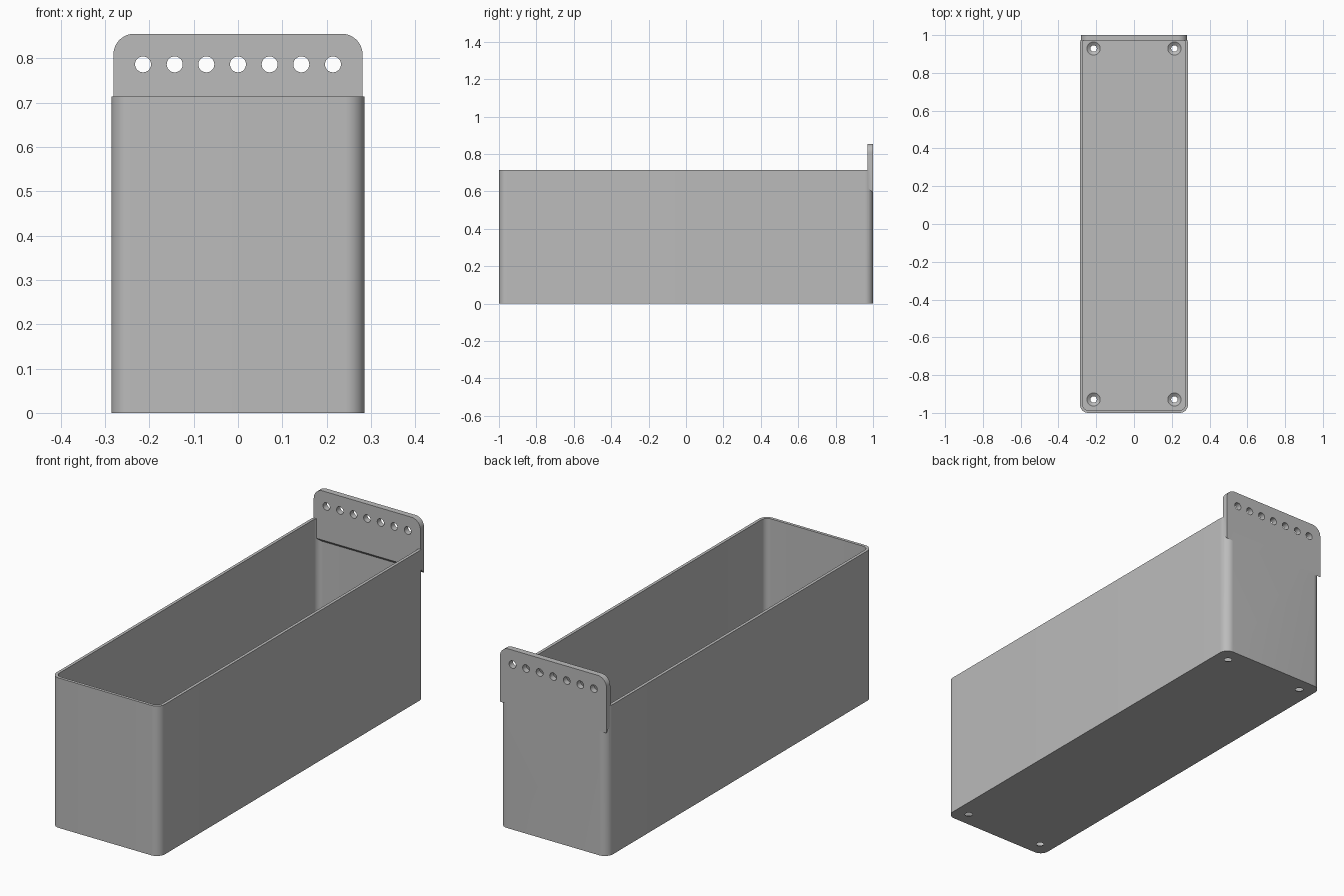
import bpy
import bmesh
from math import cos, sin, pi, radians

LENGTH, WIDTH, HEIGHT = 2.0, 0.571, 0.714
WALL, FLOOR = 0.0143, 0.0143
PLATE_TOP, PLATE_DEPTH, PLATE_HALF = 0.855, 0.0286, 0.281

cube = bpy.data.objects.get("Cube")
if cube:
    bpy.data.objects.remove(cube, do_unlink=True)

grey = bpy.data.materials.new("plain grey")
grey.use_nodes = True
colour = (0.5, 0.5, 0.5, 1)
grey.diffuse_color = colour
grey.node_tree.nodes["Principled BSDF"].inputs["Base Color"].default_value = colour


def make_object(name, bm):
    bmesh.ops.recalc_face_normals(bm, faces=bm.faces)
    mesh = bpy.data.meshes.new(name)
    bm.to_mesh(mesh)
    bm.free()
    mesh.materials.append(grey)
    obj = bpy.data.objects.new(name, mesh)
    bpy.context.collection.objects.link(obj)
    return obj


def extrude_outline(name, points, offset):
    bm = bmesh.new()
    face = bm.faces.new([bm.verts.new(p) for p in points])
    result = bmesh.ops.extrude_face_region(bm, geom=[face])
    verts = [v for v in result["geom"] if isinstance(v, bmesh.types.BMVert)]
    bmesh.ops.translate(bm, verts=verts, vec=offset)
    return make_object(name, bm)


def corner(cx, cy, r, start, steps=12):
    angles = [start + pi / 2 * i / steps for i in range(steps + 1)]
    return [(cx + r * cos(a), cy + r * sin(a)) for a in angles]


def rounded_block(name, half_x, half_y, r, z0, z1):
    x, y = half_x - r, half_y - r
    signs = [(1, 1), (-1, 1), (-1, -1), (1, -1)]
    outline = [p for i, (sx, sy) in enumerate(signs)
               for p in corner(sx * x, sy * y, r, i * pi / 2)]
    return extrude_outline(name, [(px, py, z0) for px, py in outline], (0, 0, z1 - z0))


def revolve(name, profile, centres, along_y=False):
    # Closed round cutters built from a radius and height profile
    bm = bmesh.new()
    n = 32
    for cx, c2 in centres:
        rings = []
        for r, h in profile:
            ring = []
            for i in range(n):
                u, v = r * cos(2 * pi * i / n), r * sin(2 * pi * i / n)
                co = (cx + u, h, c2 + v) if along_y else (cx + u, c2 + v, h)
                ring.append(bm.verts.new(co))
            rings.append(ring)
        for a, b in zip(rings, rings[1:]):
            for i in range(n):
                j = (i + 1) % n
                bm.faces.new((a[i], a[j], b[j], b[i]))
        bm.faces.new(rings[0])
        bm.faces.new(rings[-1])
    return make_object(name, bm)


def boolean(obj, other, operation):
    mod = obj.modifiers.new(other.name, 'BOOLEAN')
    mod.operation = operation
    mod.solver = 'EXACT'
    mod.object = other
    bpy.context.view_layer.objects.active = obj
    bpy.ops.object.modifier_apply(modifier=mod.name)
    bpy.data.objects.remove(other, do_unlink=True)


# Open box
box = rounded_block("storage_bin", WIDTH / 2, LENGTH / 2, 0.043, 0, HEIGHT)
cavity = rounded_block("cavity", WIDTH / 2 - WALL, LENGTH / 2 - WALL,
                       0.043 - WALL, FLOOR, HEIGHT + 0.1)
boolean(box, cavity, 'DIFFERENCE')

# Hanging plate with rounded top corners
x, r, low = PLATE_HALF, 0.047, 0.592
back = LENGTH / 2
top = corner(x - r, PLATE_TOP - r, r, 0) + corner(r - x, PLATE_TOP - r, r, pi / 2)
outline = [(x, low)] + top + [(-x, low)]
plate = extrude_outline("hanging_plate", [(px, back, pz) for px, pz in outline],
                        (0, -PLATE_DEPTH, 0))
# Underside slopes up towards the inside of the bin
for v in plate.data.vertices:
    if v.co.z < low + 0.001 and v.co.y < back - 0.01:
        v.co.z += PLATE_DEPTH
boolean(box, plate, 'UNION')

# Row of hanging holes
row = [((i - 3) * 0.0714, 0.786) for i in range(7)]
boolean(box, revolve("row_holes", [(0.018, 0.9), (0.018, 1.1)], row, True), 'DIFFERENCE')

# Countersunk holes in the floor
spots = [(sx * 0.214, sy * 0.929) for sx in (-1, 1) for sy in (-1, 1)]
sink = [(0.017, -0.05), (0.017, 0.001), (0.035, FLOOR), (0.035, FLOOR + 0.02)]
boolean(box, revolve("floor_holes", sink, spots), 'DIFFERENCE')

bpy.ops.object.select_all(action='DESELECT')
box.select_set(True)
bpy.context.view_layer.objects.active = box
bpy.ops.object.shade_smooth_by_angle(angle=radians(30))
